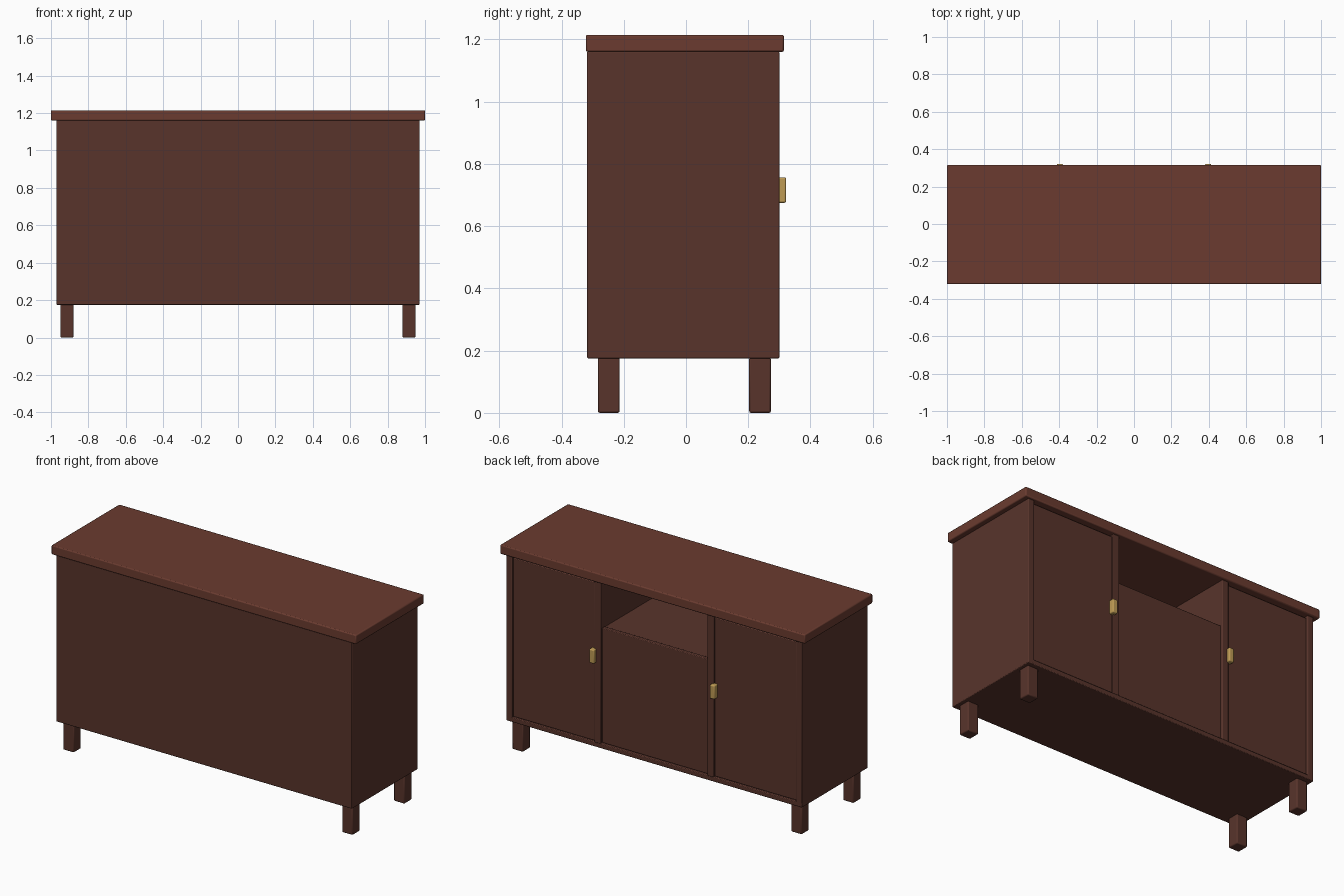
import bpy

if "Cube" in bpy.data.objects:
    bpy.data.objects.remove(bpy.data.objects["Cube"])


def material(name, rgb):
    m = bpy.data.materials.new(name)
    m.diffuse_color = (*rgb, 1)
    m.use_nodes = True
    m.node_tree.nodes["Principled BSDF"].inputs["Base Color"].default_value = m.diffuse_color
    return m


TOP = material("top_wood", (0.145, 0.044, 0.029))
WOOD = material("dark_wood", (0.098, 0.034, 0.024))
BRASS = material("brass", (0.52, 0.33, 0.09))


def box(name, x, y, z, mat=WOOD, bevel=0.004, segments=2):
    """Bevelled box from (min, max) ranges on each axis."""
    bpy.ops.mesh.primitive_cube_add(
        size=1, location=[(a + b) / 2 for a, b in (x, y, z)])
    ob = bpy.context.object
    ob.name = name
    ob.scale = [b - a for a, b in (x, y, z)]
    bpy.ops.object.transform_apply(location=False, rotation=False, scale=True)
    mod = ob.modifiers.new("bevel", "BEVEL")
    mod.width, mod.segments = bevel, segments
    ob.data.materials.append(mat)
    bpy.ops.object.shade_smooth_by_angle()
    return ob


def pair(name, x, y, z, **kw):
    """The same box on both sides of the centre."""
    box("right_" + name, x, y, z, **kw)
    box("left_" + name, (-x[1], -x[0]), y, z, **kw)


# Top slab and carcass panels
box("top", (-1, 1), (-0.322, 0.315), (1.16, 1.215), mat=TOP, bevel=0.006)
box("plain_panel", (-0.97, 0.97), (-0.318, -0.295), (0.175, 1.162))
box("bottom_panel", (-0.97, 0.97), (-0.318, 0.30), (0.175, 0.203))
pair("side_panel", (0.93, 0.97), (-0.318, 0.30), (0.175, 1.162))
pair("divider", (0.35, 0.392), (-0.30, 0.30), (0.20, 1.162))

# Doors on the outer bays, slightly recessed, with brass handles
pair("door", (0.393, 0.929), (0.268, 0.292), (0.205, 1.147))
pair("handle", (0.38, 0.412), (0.285, 0.322), (0.675, 0.757),
     mat=BRASS, bevel=0.006, segments=3)

# Centre bay: closed panel below an open niche
box("centre_panel", (-0.349, 0.349), (0.265, 0.29), (0.205, 0.887))
box("niche_shelf", (-0.352, 0.352), (-0.30, 0.27), (0.858, 0.882))

# Legs
for end, y in (("front", (-0.283, -0.213)), ("back", (0.203, 0.273))):
    pair(end + "_leg", (0.88, 0.95), y, (0, 0.178), bevel=0.006)
